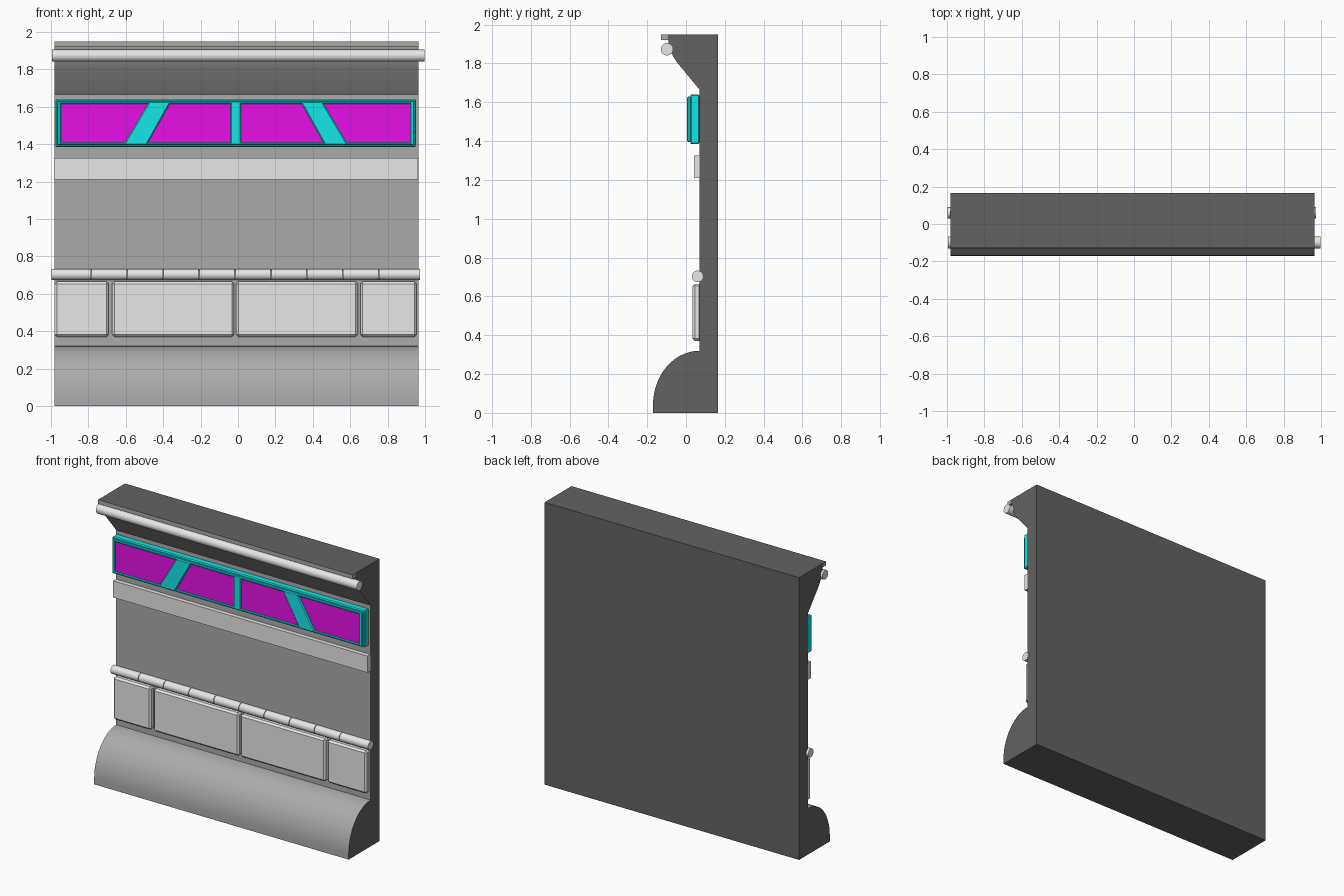
import bpy, bmesh, math
from mathutils import Vector

cube = bpy.data.objects.get("Cube")
if cube:
    bpy.data.objects.remove(cube)


def material(name, r, g, b):
    m = bpy.data.materials.new(name)
    m.use_nodes = True
    m.diffuse_color = (r, g, b, 1)
    m.node_tree.nodes["Principled BSDF"].inputs["Base Color"].default_value = (r, g, b, 1)
    return m


PALE = material("pale grey", 0.8, 0.8, 0.8)
MID = material("mid grey", 0.41, 0.41, 0.41)
DARK = material("dark grey", 0.123, 0.123, 0.123)
TEAL = material("teal", 0.007, 0.8, 0.8)
MAGENTA = material("magenta", 0.8, 0.005, 0.8)


def prism(name, points, axis, start, end, mats, rule=None, bevel=0, smooth=False):
    """Extrude a profile: (y, z) points along x, or (x, z) points along y."""
    bm = bmesh.new()
    place = (lambda p, d: Vector((d, p[0], p[1]))) if axis == "x" else (lambda p, d: Vector((p[0], d, p[1])))
    face = bm.faces.new([bm.verts.new(place(p, start)) for p in points])
    extruded = bmesh.ops.extrude_face_region(bm, geom=[face])["geom"]
    shift = place((0, 0), end - start)
    bmesh.ops.translate(bm, vec=shift, verts=[v for v in extruded if isinstance(v, bmesh.types.BMVert)])
    bmesh.ops.recalc_face_normals(bm, faces=bm.faces)
    bm.normal_update()
    if rule:
        for f in bm.faces:
            f.material_index = rule(f.normal)
    me = bpy.data.meshes.new(name)
    bm.to_mesh(me)
    bm.free()
    for m in mats:
        me.materials.append(m)
    if smooth:
        me.shade_smooth()
        me.set_sharp_from_angle(angle=math.radians(35))
    ob = bpy.data.objects.new(name, me)
    bpy.context.collection.objects.link(ob)
    if bevel:
        mod = ob.modifiers.new("bevel", "BEVEL")
        mod.width = bevel
        mod.segments = 1
    return ob


def box(name, x0, x1, y0, y1, z0, z1, mats, **kw):
    return prism(name, [(x0, z0), (x1, z0), (x1, z1), (x0, z1)], "y", y0, y1, mats, **kw)


def rod(name, x0, x1, y, z, radius, sides):
    ring = [(y + radius * math.cos(math.tau * i / sides), z + radius * math.sin(math.tau * i / sides))
            for i in range(sides)]
    return prism(name, ring, "x", x0, x1, [PALE], smooth=True)


LEFT, RIGHT = -0.98, 0.965
FACE, BACK = 0.07, 0.165

# Wall with a rounded foot and a sloping cornice; front faces are lighter
foot = [(FACE - 0.24 * math.cos(a), 0.04 + 0.28 * math.sin(a))
        for a in (math.radians(90 * i / 14) for i in range(15))]
cornice = [(FACE, 1.665), (-0.05, 1.81), (-0.085, 1.87), (-0.095, 1.95)]
profile = [(BACK, 0), (-0.17, 0)] + foot + cornice + [(BACK, 1.95)]
prism("wall", profile, "x", LEFT, RIGHT, [DARK, MID], rule=lambda n: int(n.y < -0.01), smooth=True)

# Lip and round bar along the top edge
box("cornice_lip", LEFT, RIGHT, -0.128, -0.09, 1.922, 1.95, [MID, DARK], rule=lambda n: int(n.z > 0.5))
rod("cornice_bar", -0.995, 0.998, -0.098, 1.873, 0.032, 16)

# Window band: backing, glass and raised frame
W0, W1 = -0.977, 0.952
box("window_backing", W0, W1, 0.022, FACE, 1.385, 1.64, [TEAL], bevel=0.006)
box("window_glass", W0 + 0.015, W1 - 0.015, 0.015, 0.023, 1.40, 1.625, [MAGENTA])
F0, F1, B, T = W0 + 0.01, W1 - 0.01, 1.396, 1.629
for name, dims in {
    "window_frame_bottom": (F0, F1, B, B + 0.014),
    "window_frame_top": (F0, F1, T - 0.014, T),
    "window_frame_right": (F0, F0 + 0.02, B, T),
    "window_frame_left": (F1 - 0.02, F1, B, T),
    "window_centre_post": (-0.039, 0.016, B, T),
}.items():
    x0, x1, z0, z1 = dims
    box(name, x0, x1, 0.006, 0.024, z0, z1, [TEAL], bevel=0.004)

# Slanted posts, mirrored about the centre post
MIDDLE = -0.012
for side, name in ((-1, "right"), (1, "left")):
    slant = [(MIDDLE + side * dx, z) for dx, z in ((0.476, B), (0.60, B), (0.462, T), (0.345, T))]
    prism("window_slanted_post_" + name, slant, "y", 0.004, 0.024, [TEAL], bevel=0.006)

# Plain strip below the windows
box("wall_strip", LEFT - 0.003, RIGHT - 0.003, 0.04, FACE, 1.21, 1.325, [PALE])

# Segmented rail
step = 0.192
cuts = [-0.998] + [-0.976 + step * i for i in range(1, 10)] + [0.975]
for i, (x0, x1) in enumerate(zip(cuts, cuts[1:])):
    rod(f"rail_segment_{i + 1}", x0 + 0.002, x1 - 0.002, 0.06, 0.703, 0.03, 14)

# Bevelled lower panels
for i, (x0, x1) in enumerate([(-0.98, -0.692), (-0.673, -0.021), (-0.01, 0.641), (0.654, 0.955)]):
    box(f"lower_panel_{i + 1}", x0, x1, 0.034, FACE + 0.01, 0.37, 0.665, [PALE], bevel=0.012)
